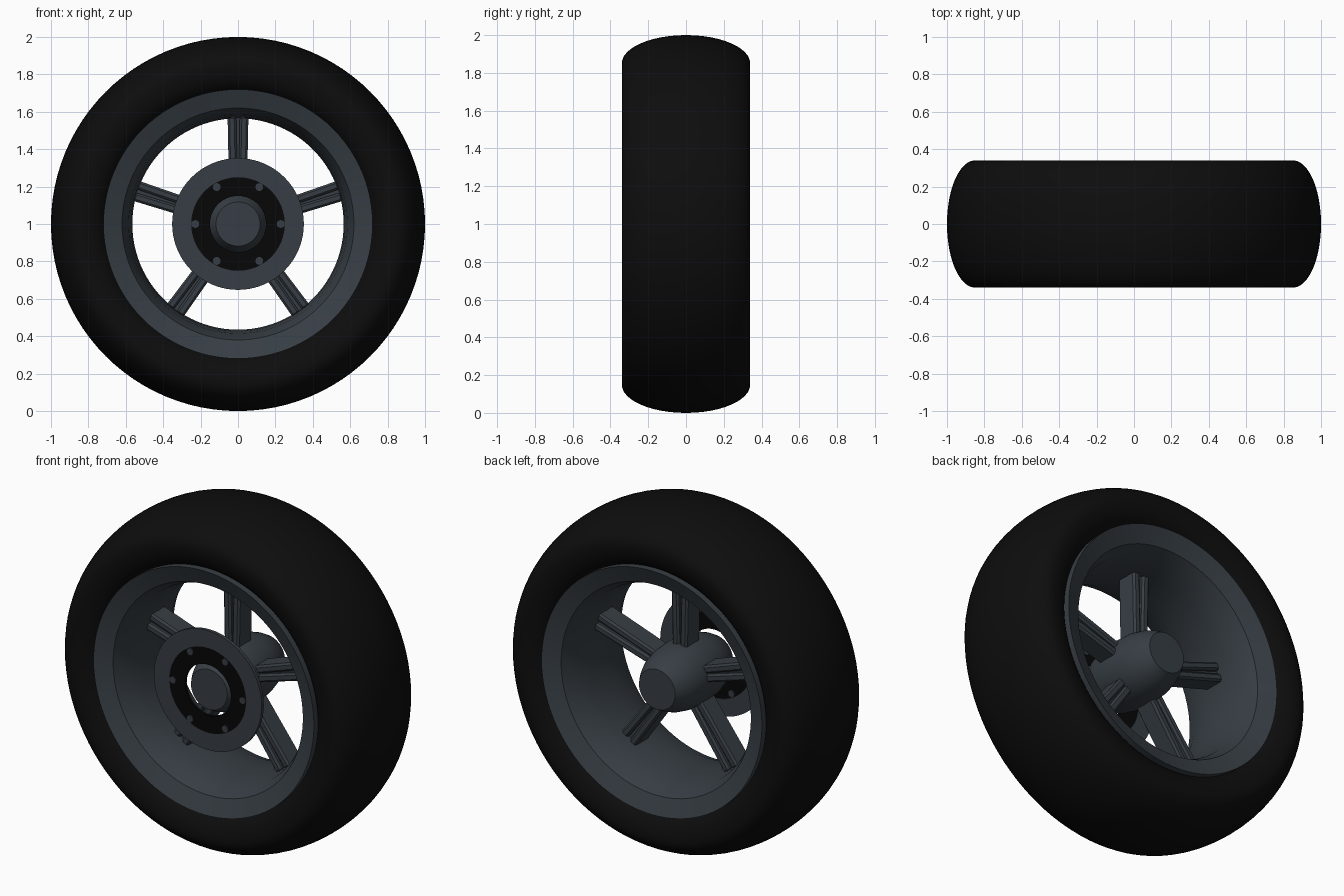
import bpy, bmesh, math
from mathutils import Matrix

cube = bpy.data.objects.get("Cube")
if cube:
    bpy.data.objects.remove(cube, do_unlink=True)

AXLE = Matrix.Translation((0, 0, 1))


def material(name, color):
    m = bpy.data.materials.new(name)
    m.use_nodes = True
    m.diffuse_color = (*color, 1)
    m.node_tree.nodes["Principled BSDF"].inputs["Base Color"].default_value = (*color, 1)
    return m


rubber = material("black rubber", (0.004, 0.004, 0.004))
metal = material("blue grey metal", (0.038, 0.048, 0.058))
black = material("black plate", (0.002, 0.002, 0.002))


def finish(name, bm, mat, smooth=True):
    bmesh.ops.recalc_face_normals(bm, faces=bm.faces)
    mesh = bpy.data.meshes.new(name)
    bm.to_mesh(mesh)
    bm.free()
    mesh.materials.append(mat)
    ob = bpy.data.objects.new(name, mesh)
    bpy.context.collection.objects.link(ob)
    if smooth:
        bpy.ops.object.select_all(action="DESELECT")
        ob.select_set(True)
        bpy.context.view_layer.objects.active = ob
        bpy.ops.object.shade_smooth_by_angle(angle=math.radians(32))
    return ob


def lathe(name, profile, mat, closed=True, steps=96):
    """Spin (radius, y) points around the axle."""
    bm = bmesh.new()
    verts = [bm.verts.new((r, y, 0)) for r, y in profile]
    pairs = list(zip(verts, verts[1:]))
    if closed:
        pairs.append((verts[-1], verts[0]))
    edges = [bm.edges.new(p) for p in pairs]
    bmesh.ops.spin(bm, geom=verts + edges, cent=(0, 0, 0), axis=(0, 1, 0),
                   angle=math.tau, steps=steps)
    bmesh.ops.remove_doubles(bm, verts=bm.verts, dist=0.0001)
    bm.transform(AXLE)
    return finish(name, bm, mat)


def mirrored(half):
    """Repeat a half profile on the other side of the wheel."""
    return half + [(r, -y) for r, y in reversed(half) if y > 0]


# Tire: rounded tread, fuller sidewalls tucked in at the rim
section = []
for k in range(48):
    a = math.tau * k / 48
    c, s = math.cos(a), math.sin(a)
    if s >= 0:
        section.append((0.85 + 0.15 * s, 0.34 * c))
    else:
        section.append((0.85 + 0.16 * s, math.copysign(0.34 * abs(c) ** 0.35, c)))
lathe("tire", section, rubber)

# Rim: sloped lip, bevel and waisted barrel
inner = [(0.565, 0), (0.572, 0.1), (0.585, 0.2), (0.62, 0.28), (0.72, 0.32)]
rim = [(r, -y) for r, y in reversed(inner[1:])] + inner
rim += [(0.72, 0.24), (0.67, 0.18), (0.67, -0.18), (0.72, -0.24)]
lathe("rim", rim, metal)

# Hub: barrel with flat end caps
lathe("hub", mirrored([(0, 0.27), (0.118, 0.27), (0.145, 0.225), (0.168, 0.17),
                       (0.185, 0.1), (0.19, 0)]), metal, closed=False, steps=64)

# Brake disc, and the black carrier ring inside it
lathe("brake_disc", [(0.25, -0.282), (0.352, -0.282), (0.352, -0.262), (0.25, -0.262)], metal)
lathe("disc_carrier", [(0.15, -0.28), (0.25, -0.28), (0.25, -0.264), (0.15, -0.264)], black)

# Six bolts through the carrier
bm = bmesh.new()
for k in range(6):
    place = (AXLE @ Matrix.Rotation(math.tau * k / 6, 4, "Y")
             @ Matrix.Translation((0.228, -0.272, 0)) @ Matrix.Rotation(math.pi / 2, 4, "X"))
    bmesh.ops.create_cone(bm, cap_ends=True, segments=16, radius1=0.021, radius2=0.021,
                          depth=0.03, matrix=place)
finish("carrier_bolts", bm, metal)

# Five twin spokes, each two splayed bars joined by a recessed web
bars, webs = bmesh.new(), bmesh.new()
for k in range(5):
    turn = AXLE @ Matrix.Rotation(math.tau * k / 5, 4, "Y")
    for side in (-1, 1):
        place = (turn @ Matrix.Translation((side * 0.028, 0, 0.34))
                 @ Matrix.Rotation(side * 0.02, 4, "Y"))
        bmesh.ops.create_cube(bars, size=1, matrix=place @ Matrix.Diagonal((0.046, 0.13, 0.47, 1)))
    place = turn @ Matrix.Translation((0, 0, 0.34)) @ Matrix.Diagonal((0.03, 0.08, 0.46, 1))
    bmesh.ops.create_cube(webs, size=1, matrix=place)
spokes = finish("spoke_bars", bars, metal, smooth=False)
bevel = spokes.modifiers.new("edge_chamfer", "BEVEL")
bevel.width = 0.011
bevel.segments = 1
finish("spoke_webs", webs, metal, smooth=False)
